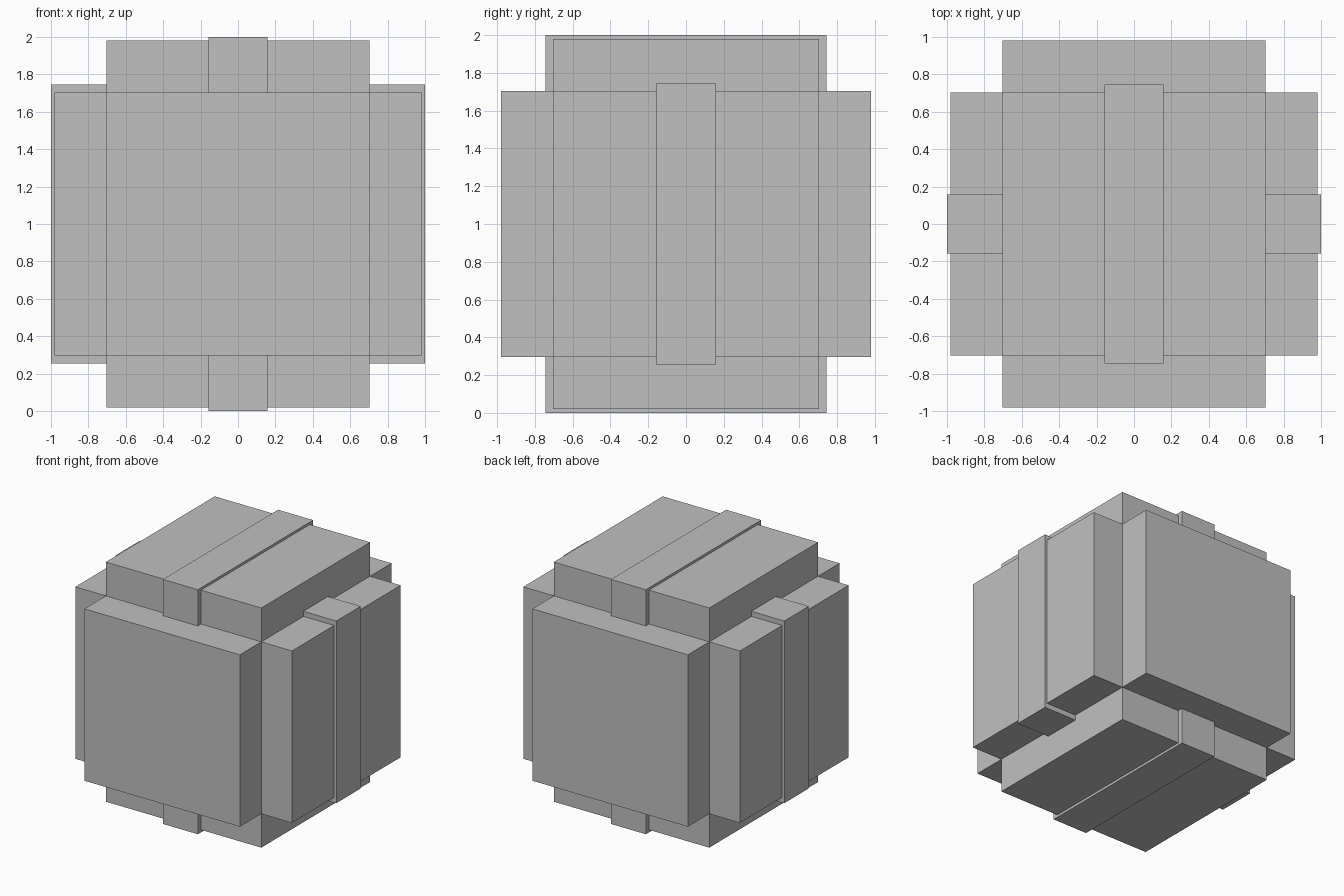
import bpy
from mathutils import Vector

cube = bpy.data.objects.get("Cube")
if cube:
    bpy.data.objects.remove(cube, do_unlink=True)

# Single plain grey
grey = bpy.data.materials.new("plain_grey")
grey.use_nodes = True
colour = (0.527, 0.527, 0.527, 1)
grey.diffuse_color = colour
grey.node_tree.nodes["Principled BSDF"].inputs["Base Color"].default_value = colour

CENTRE = Vector((0, 0, 1))
BLOCK = 0.703        # half width of each block
REACH = 0.98         # half length of each block
STRIP = 0.158        # half width of each strip
STRIP_LENGTH = 0.745
STRIP_REACH = 1.0


def box(name, half):
    """Box centred on the model with the given half sizes."""
    bpy.ops.mesh.primitive_cube_add(size=2, location=CENTRE)
    obj = bpy.context.object
    obj.name = name
    obj.scale = half
    bpy.ops.object.transform_apply(location=False, rotation=False, scale=True)
    obj.data.materials.append(grey)
    return obj


# Three crossing blocks, one along each axis
for axis, name in enumerate(("side_block", "front_back_block", "upright_block")):
    half = [BLOCK] * 3
    half[axis] = REACH
    box(name, half)

# Slightly raised strips that wrap the upright and side blocks
box("upright_strip", (STRIP, STRIP_LENGTH, STRIP_REACH))
box("side_strip", (STRIP_REACH, STRIP, STRIP_LENGTH))
